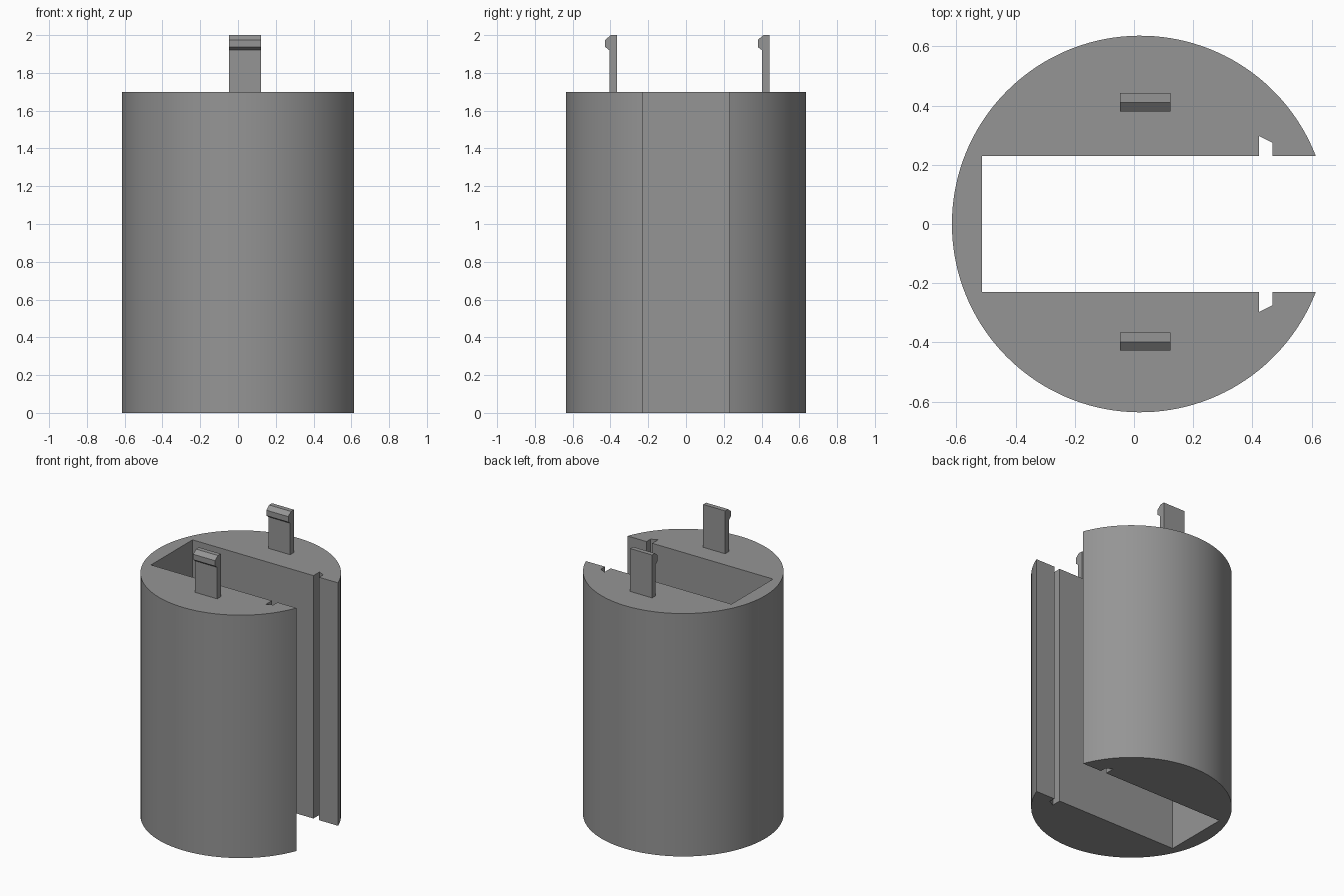
import bpy, bmesh, math
from mathutils import Vector

if "Cube" in bpy.data.objects:
    bpy.data.objects.remove(bpy.data.objects["Cube"])

grey = bpy.data.materials.new("plain grey")
grey.diffuse_color = (0.3, 0.3, 0.3, 1)
grey.use_nodes = True
grey.node_tree.nodes["Principled BSDF"].inputs["Base Color"].default_value = grey.diffuse_color


def extrude(name, points, direction, smooth=False):
    """Solid made by pushing a closed outline along a direction."""
    bm = bmesh.new()
    face = bm.faces.new([bm.verts.new(p) for p in points])
    top = bmesh.ops.extrude_face_region(bm, geom=[face])["geom"]
    bmesh.ops.translate(bm, vec=Vector(direction),
                        verts=[v for v in top if isinstance(v, bmesh.types.BMVert)])
    bmesh.ops.recalc_face_normals(bm, faces=bm.faces)
    mesh = bpy.data.meshes.new(name)
    bm.to_mesh(mesh)
    bm.free()
    mesh.materials.append(grey)
    ob = bpy.data.objects.new(name, mesh)
    bpy.context.collection.objects.link(ob)
    if smooth:
        bpy.ops.object.select_all(action="DESELECT")
        ob.select_set(True)
        bpy.context.view_layer.objects.active = ob
        bpy.ops.object.shade_smooth_by_angle(angle=math.radians(25))
    return ob


# Slotted cylinder body: outer arc, then slot edges with a small keyed groove each side
R, CX, SLOT, HEIGHT, N = 0.636, 0.021, 0.23, 1.7, 128
start = math.asin(SLOT / R)
step = (2 * math.pi - 2 * start) / N
arc = [(CX + R * math.cos(start + i * step), R * math.sin(start + i * step))
       for i in range(N + 1)]
edge = [(0.467, -SLOT), (0.467, -0.275), (0.423, -0.297), (0.423, -SLOT), (-0.513, -SLOT)]
outline = arc + edge + [(x, -y) for x, y in reversed(edge)]
extrude("slotted_body", [(x, y, 0) for x, y in outline], (0, 0, HEIGHT), smooth=True)

# Two snap clips on the top, hooks both facing the front (offset from hook tip, height)
clip = [(0.022, HEIGHT), (0.062, HEIGHT), (0.062, 2.0), (0.03, 2.0),
        (0, 1.975), (0, 1.937), (0.022, 1.92)]
for name, y0 in (("front_clip", -0.428), ("back_clip", 0.38)):
    extrude(name, [(-0.047, y0 + d, z) for d, z in clip], (0.17, 0, 0))
